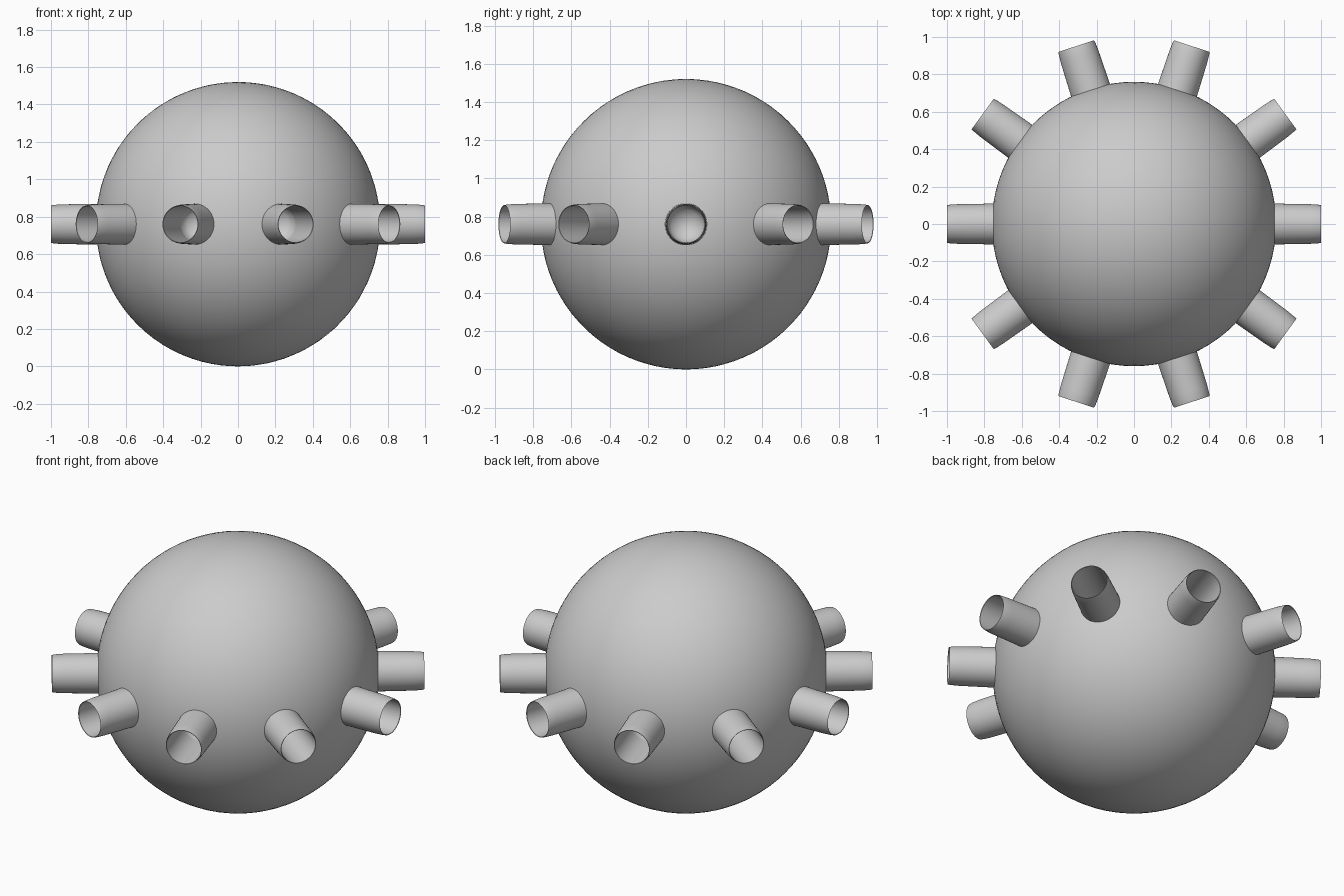
import bpy, bmesh, math
from mathutils import Matrix

if "Cube" in bpy.data.objects:
    bpy.data.objects.remove(bpy.data.objects["Cube"])

R, CZ, COUNT, SEG = 0.76, 0.76, 10, 48

grey = bpy.data.materials.new("light grey")
grey.diffuse_color = (0.6, 0.6, 0.6, 1)
grey.use_nodes = True
grey.node_tree.nodes["Principled BSDF"].inputs["Base Color"].default_value = grey.diffuse_color


def make_object(name, bm):
    mesh = bpy.data.meshes.new(name)
    bm.to_mesh(mesh)
    bm.free()
    mesh.materials.append(grey)
    obj = bpy.data.objects.new(name, mesh)
    bpy.context.collection.objects.link(obj)
    return obj


def smooth(obj, angle=35):
    bpy.ops.object.select_all(action='DESELECT')
    obj.select_set(True)
    bpy.context.view_layer.objects.active = obj
    bpy.ops.object.shade_smooth_by_angle(angle=math.radians(angle))


def radial_lathe(name, profile):
    """Spin (distance, radius) points about x, then repeat around the equator."""
    bm = bmesh.new()
    for k in range(COUNT):
        place = Matrix.Translation((0, 0, CZ)) @ Matrix.Rotation(k * math.tau / COUNT, 4, 'Z')
        verts = [bm.verts.new((d, 0, r)) for d, r in profile]
        edges = [bm.edges.new(p) for p in zip(verts, verts[1:])]
        before = set(bm.verts) - set(verts)
        bmesh.ops.spin(bm, geom=verts + edges, axis=(1, 0, 0), cent=(0, 0, 0),
                       angle=math.tau, steps=SEG, use_merge=True)
        new = [v for v in bm.verts if v not in before]
        bmesh.ops.transform(bm, matrix=place, verts=new)
    bmesh.ops.remove_doubles(bm, verts=bm.verts, dist=1e-5)
    bmesh.ops.recalc_face_normals(bm, faces=bm.faces)
    return make_object(name, bm)


# Main ball
bm = bmesh.new()
bmesh.ops.create_icosphere(bm, subdivisions=5, radius=R,
                           matrix=Matrix.Translation((0, 0, CZ)))
ball = make_object("ball", bm)

# Rounded bores that sink each tube opening into the ball
bores = radial_lathe("bore_cutter", [(0.61, 0), (0.62, 0.04), (0.64, 0.075),
                                     (0.67, 0.096), (0.85, 0.096), (0.85, 0)])
bores.hide_render = True
cut = ball.modifiers.new("bores", 'BOOLEAN')
cut.operation, cut.solver, cut.object = 'DIFFERENCE', 'EXACT', bores
bpy.context.view_layer.objects.active = ball
bpy.ops.object.modifier_apply(modifier="bores")
bpy.data.objects.remove(bores)
smooth(ball)

# Thin open tubes around the equator, slightly narrower at the tip
tubes = radial_lathe("tubes", [(0.70, 0.112), (0.76, 0.109), (0.94, 0.106), (0.985, 0.103),
                               (1.0, 0.100), (0.998, 0.097), (0.70, 0.095), (0.70, 0.112)])
smooth(tubes)
